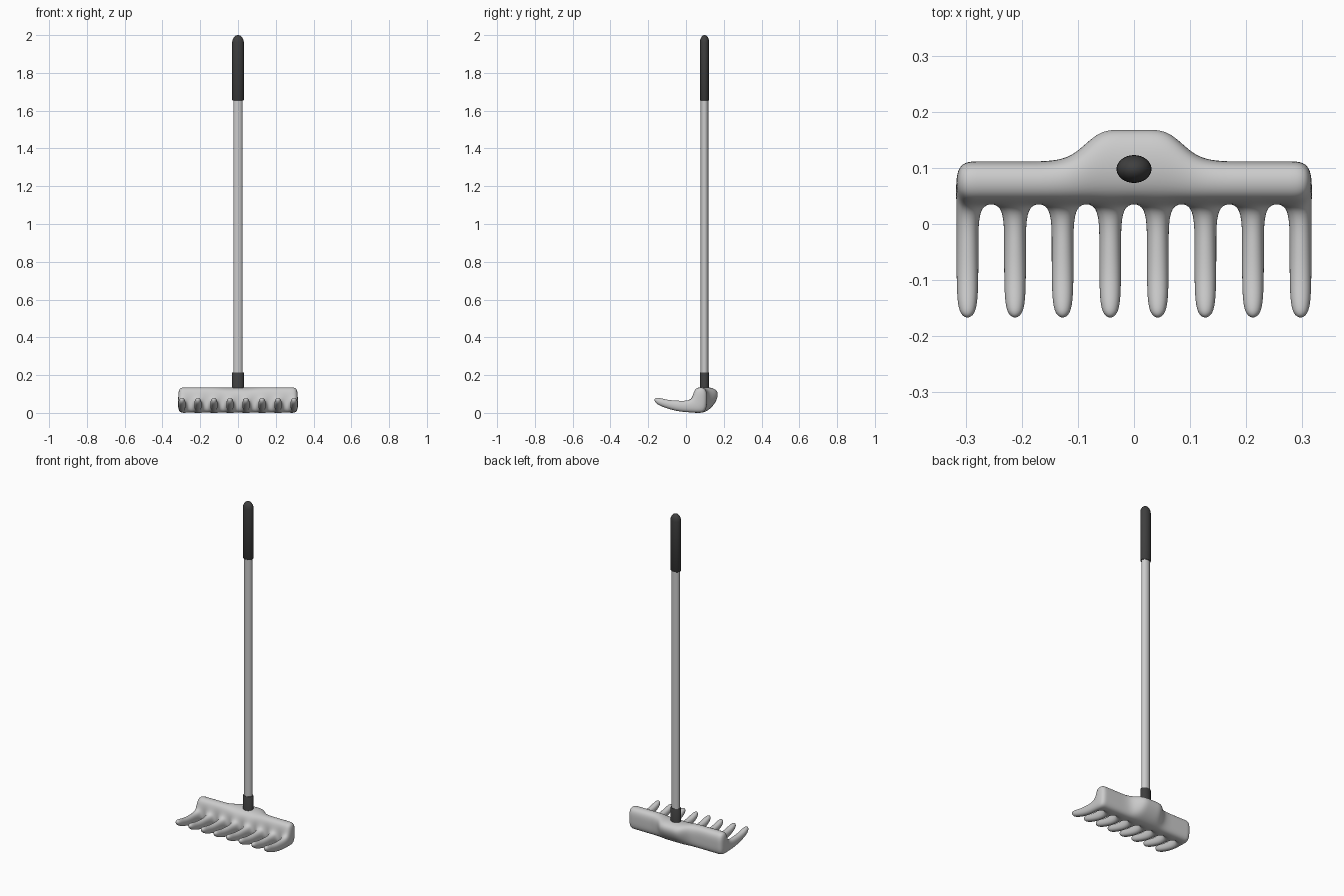
import bpy, bmesh, math

if "Cube" in bpy.data.objects:
    bpy.data.objects.remove(bpy.data.objects["Cube"])

PITCH, HALF = 0.0848, 0.0212
POLE_Y = 0.098


def finish(bm, name, mat=None, angle=40):
    bmesh.ops.recalc_face_normals(bm, faces=bm.faces)
    me = bpy.data.meshes.new(name)
    bm.to_mesh(me)
    bm.free()
    ob = bpy.data.objects.new(name, me)
    bpy.context.collection.objects.link(ob)
    if mat:
        me.materials.append(mat)
    bpy.ops.object.select_all(action='DESELECT')
    bpy.context.view_layer.objects.active = ob
    ob.select_set(True)
    bpy.ops.object.shade_smooth_by_angle(angle=math.radians(angle))
    return ob


def oval_lathe(name, rings, mat=None):
    """Stack of oval rings (z, x radius, y radius), capped at both ends."""
    bm = bmesh.new()
    n, loops = 32, []
    for z, rx, ry in rings:
        loops.append([bm.verts.new((rx * math.cos(2 * math.pi * i / n),
                                    POLE_Y + ry * math.sin(2 * math.pi * i / n), z))
                      for i in range(n)])
    for a, b in zip(loops, loops[1:]):
        for i in range(n):
            j = (i + 1) % n
            bm.faces.new((a[i], a[j], b[j], b[i]))
    bm.faces.new(loops[0])
    bm.faces.new(loops[-1])
    return finish(bm, name, mat)


# Rake head: one smooth subdivision cage, bar cross-section swept over the tine edges
bm = bmesh.new()
columns = []
for i in range(8):
    c = (i - 3.5) * PITCH
    columns += [c - HALF, c + HALF]

rows = []
for x in columns:
    ax = abs(x)
    # socket swelling at the back of the middle columns
    k = 1.0 if ax < 0.07 else (0.16 if ax < 0.12 else 0.0)
    section = [(0.037, 0.0), (0.037, 0.066), (0.040, 0.138),
               (0.112 + 0.062 * k, 0.138), (0.112 + 0.058 * k, 0.066),
               (0.108, -0.003)]
    rows.append([bm.verts.new((x, y, z)) for y, z in section])

# Tine path: (y, bottom z, top z, half width)
tine = [(-0.035, 0.003, 0.066, HALF), (-0.105, 0.022, 0.070, HALF), (-0.172, 0.050, 0.092, 0.018)]
for i, (a, b) in enumerate(zip(rows, rows[1:])):
    for j in range(6):
        if j == 0 and i % 2 == 0:
            continue
        k = (j + 1) % 6
        bm.faces.new((a[j], a[k], b[k], b[j]))
    if i % 2 == 0:
        c = (columns[i] + columns[i + 1]) / 2
        prev = [a[0], a[1], b[1], b[0]]
        for y, lo, hi, w in tine:
            ring = [bm.verts.new(p) for p in ((c - w, y, lo), (c - w, y, hi),
                                              (c + w, y, hi), (c + w, y, lo))]
            for j in range(4):
                k = (j + 1) % 4
                bm.faces.new((prev[j], prev[k], ring[k], ring[j]))
            prev = ring
        bm.faces.new(prev)
# bar end caps
for r in (rows[0], rows[-1]):
    bm.faces.new((r[0], r[1], r[4], r[5]))
    bm.faces.new((r[1], r[2], r[3], r[4]))
head = finish(bm, "rake_head", angle=180)
sub = head.modifiers.new("smooth", 'SUBSURF')
sub.levels = sub.render_levels = 3

# Dark rubber colour
dark = bpy.data.materials.new("dark_rubber")
dark.diffuse_color = (0.05, 0.05, 0.05, 1)
dark.use_nodes = True
dark.node_tree.nodes["Principled BSDF"].inputs["Base Color"].default_value = dark.diffuse_color

# Pole, collar and grip
oval_lathe("pole", [(0.10, 0.025, 0.020), (1.70, 0.025, 0.020)])
oval_lathe("collar", [(0.09, 0.0312, 0.0245), (0.212, 0.0312, 0.0245),
                      (0.215, 0.029, 0.0225)], dark)
dome = [(1.96 + 0.04 * math.sin(t), 0.0312 * math.cos(t), 0.0248 * math.cos(t))
        for t in [math.radians(d) for d in (0, 15, 30, 45, 58, 70, 80, 87)]]
oval_lathe("grip", [(1.655, 0.029, 0.0225), (1.658, 0.0312, 0.0248)] + dome, dark)
